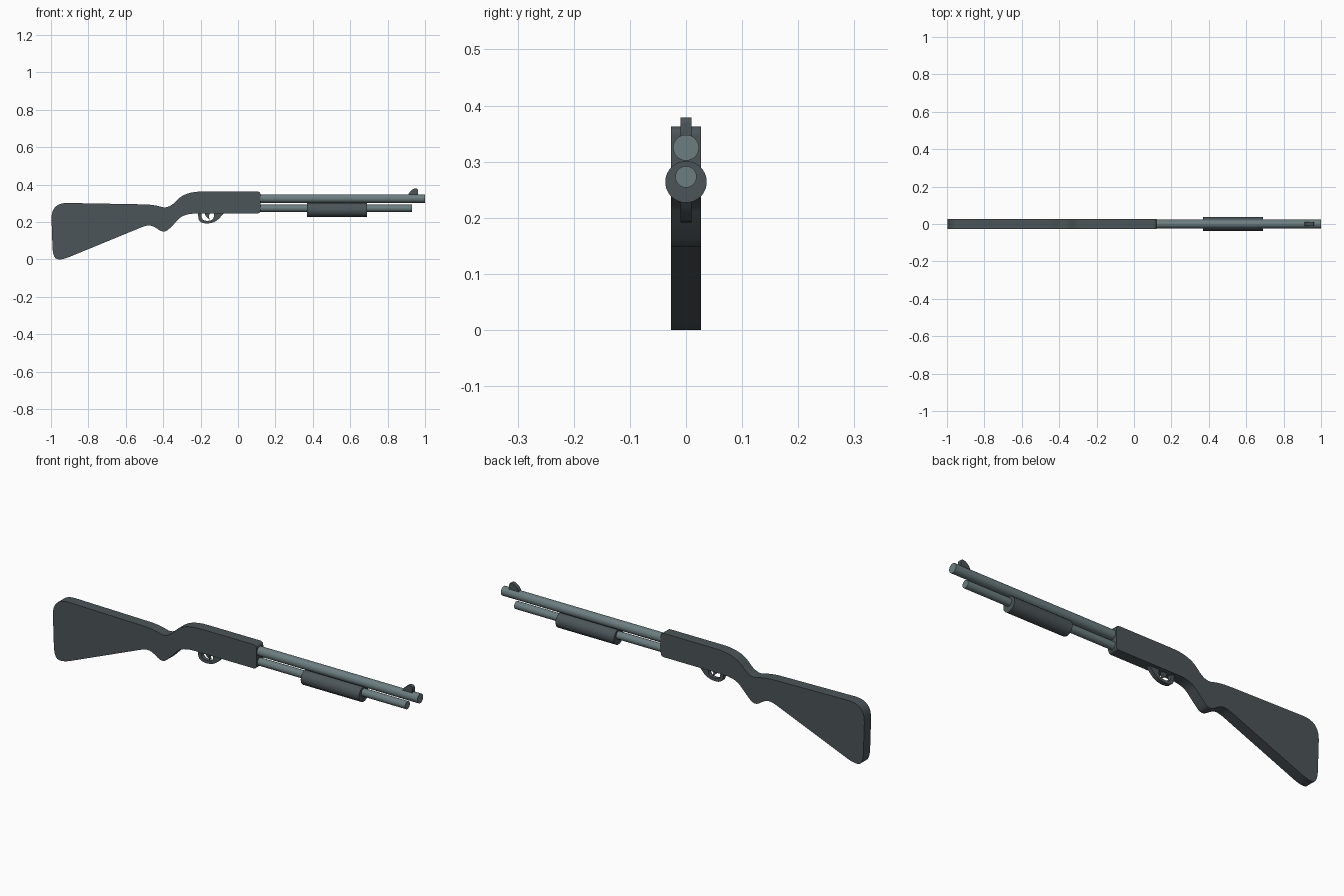
import bpy, bmesh, math
from mathutils import Vector

if "Cube" in bpy.data.objects:
    bpy.data.objects.remove(bpy.data.objects["Cube"])


def material(name, rgb):
    m = bpy.data.materials.new(name)
    m.diffuse_color = (*rgb, 1)
    m.use_nodes = True
    m.node_tree.nodes["Principled BSDF"].inputs["Base Color"].default_value = m.diffuse_color
    return m


DARK = material("dark slate", (0.072, 0.091, 0.099))
STEEL = material("grey steel", (0.150, 0.205, 0.215))


def rounded(points, steps=8):
    """Round each (x, z, r) corner; r is the distance trimmed from both edges."""
    out, n = [], len(points)
    for i, (x, z, r) in enumerate(points):
        p = Vector((x, z))
        a = Vector(points[i - 1][:2]) - p
        b = Vector(points[(i + 1) % n][:2]) - p
        if r == 0:
            out.append(p)
            continue
        a = p + a.normalized() * min(r, a.length * 0.499)
        b = p + b.normalized() * min(r, b.length * 0.499)
        for k in range(steps + 1):
            t = k / steps
            out.append(a * (1 - t) ** 2 + p * 2 * t * (1 - t) + b * t * t)
    return out


def finish(name, bm, mat):
    bmesh.ops.recalc_face_normals(bm, faces=bm.faces)
    me = bpy.data.meshes.new(name)
    bm.to_mesh(me)
    bm.free()
    me.materials.append(mat)
    ob = bpy.data.objects.new(name, me)
    bpy.context.collection.objects.link(ob)
    bpy.ops.object.select_all(action='DESELECT')
    ob.select_set(True)
    bpy.context.view_layer.objects.active = ob
    bpy.ops.object.shade_smooth_by_angle(angle=math.radians(35))
    return ob


def plate(name, outline, half, mat):
    """Side outline in x/z, extruded across y."""
    bm = bmesh.new()
    f = bm.faces.new([bm.verts.new((p.x, -half, p.y)) for p in outline])
    ext = bmesh.ops.extrude_face_region(bm, geom=[f], use_keep_orig=True)
    for v in ext['geom']:
        if isinstance(v, bmesh.types.BMVert):
            v.co.y = half
    return finish(name, bm, mat)


def rod(name, x0, x1, z, radius, mat):
    """Round bar along x."""
    bm = bmesh.new()
    rings = [[bm.verts.new((x, radius * math.cos(k * math.tau / 40),
                            z + radius * math.sin(k * math.tau / 40)))
              for k in range(40)] for x in (x0, x1)]
    for k in range(40):
        j = (k + 1) % 40
        bm.faces.new((rings[0][k], rings[0][j], rings[1][j], rings[1][k]))
    for r in rings:
        bm.faces.new(r)
    return finish(name, bm, mat)


# Stock, grip and receiver in one flat-sided slab
body = [(-1.0, 0.303, 0.09), (-0.45, 0.293, 0.06), (-0.37, 0.268, 0.06),
        (-0.285, 0.363, 0.10), (0.12, 0.363, 0.018), (0.12, 0.245, 0.018),
        (-0.29, 0.245, 0.07), (-0.348, 0.182, 0.05), (-0.395, 0.138, 0.06),
        (-0.455, 0.180, 0.03), (-0.49, 0.182, 0.03), (-0.945, -0.005, 0.05),
        (-0.99, 0.008, 0.06)]
plate("stock_and_receiver", rounded(body), 0.0265, DARK)

# Barrel, magazine tube and sliding grip
rod("barrel", 0.10, 1.0, 0.325, 0.023, STEEL)
rod("magazine_tube", 0.10, 0.93, 0.273, 0.019, STEEL)
rod("sliding_grip", 0.37, 0.69, 0.264, 0.037, DARK)

# Front sight
sight = [(0.908, 0.34, 0), (0.918, 0.362, 0.012), (0.94, 0.379, 0.015),
         (0.963, 0.379, 0.012), (0.963, 0.34, 0)]
plate("front_sight", rounded(sight), 0.01, DARK)

# Trigger guard: outer curve down, inner curve back
guard = [(-0.215, 0.25, 0), (-0.208, 0.192, 0.05), (-0.125, 0.192, 0.05),
         (-0.072, 0.25, 0), (-0.128, 0.25, 0), (-0.131, 0.207, 0.03),
         (-0.192, 0.205, 0.03), (-0.197, 0.25, 0)]
plate("trigger_guard", rounded(guard), 0.01, DARK)

# Trigger
trigger = [(-0.180, 0.25, 0), (-0.172, 0.228, 0.02), (-0.150, 0.212, 0),
           (-0.156, 0.228, 0.02), (-0.150, 0.25, 0)]
plate("trigger", rounded(trigger), 0.007, DARK)
